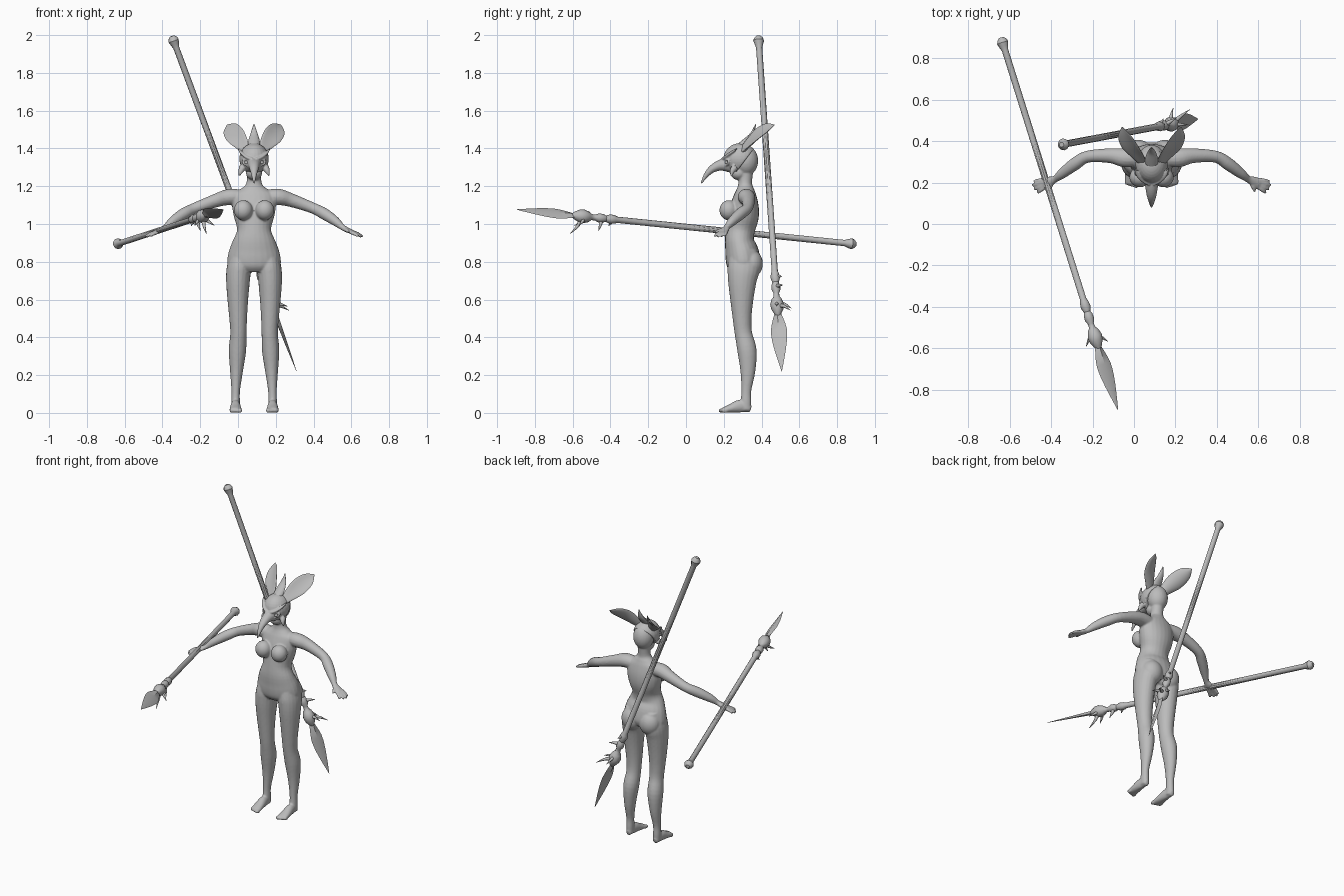
import bpy, bmesh, math
from mathutils import Vector, Matrix

if "Cube" in bpy.data.objects:
    bpy.data.objects.remove(bpy.data.objects["Cube"])

CX = 0.085  # the figure stands a little to its left
grey = bpy.data.materials.new("clay_grey")
grey.use_nodes = True
grey.diffuse_color = (0.5, 0.5, 0.5, 1)
grey.node_tree.nodes["Principled BSDF"].inputs["Base Color"].default_value = (0.5, 0.5, 0.5, 1)


def smooth_rows(rows, steps=4):
    """Interpolate positions and radii along a path."""
    out = []
    for i in range(len(rows) - 1):
        quad = [rows[max(0, min(len(rows) - 1, i + k))] for k in (-1, 0, 1, 2)]
        for s in range(steps):
            t = s / steps
            out.append([0.5 * (2 * b + (c - a) * t + (2 * a - 5 * b + 4 * c - d) * t ** 2
                               + (3 * b - a - 3 * c + d) * t ** 3) for a, b, c, d in zip(*quad)])
    return out + [list(rows[-1])]


def loft(bm, rows, ref, sides=16, cup=0, steps=4):
    """Tube through rows of x, y, z, width radius, depth radius."""
    rows = smooth_rows(rows, steps)
    pts = [Vector(r[:3]) for r in rows]
    rings = []
    for i, (p, r) in enumerate(zip(pts, rows)):
        t = (pts[min(i + 1, len(pts) - 1)] - pts[max(i - 1, 0)]).normalized()
        side = t.cross(Vector(ref)).normalized()
        up = side.cross(t)
        a, b = max(r[3], 0.001), max(r[4], 0.001)
        ring = []
        for k in range(sides):
            ang = math.tau * k / sides
            lift = b * math.sin(ang) + cup * a * math.cos(ang) ** 2
            ring.append(bm.verts.new(p + side * a * math.cos(ang) + up * lift))
        rings.append(ring)
    for r0, r1 in zip(rings, rings[1:]):
        for k in range(sides):
            bm.faces.new((r0[k], r0[k - 1], r1[k - 1], r1[k]))
    bm.faces.new(rings[0])
    bm.faces.new(rings[-1][::-1])


def ball(bm, centre, radii):
    bmesh.ops.create_uvsphere(bm, u_segments=24, v_segments=16, radius=1,
                              matrix=Matrix.LocRotScale(Vector(centre), None, Vector(radii)))


def finish(name, bm, x=0.0, voxel=0, relax=3, angle=50):
    bmesh.ops.recalc_face_normals(bm, faces=bm.faces)
    mesh = bpy.data.meshes.new(name)
    bm.to_mesh(mesh)
    bm.free()
    mesh.materials.append(grey)
    ob = bpy.data.objects.new(name, mesh)
    ob.location.x = x
    bpy.context.collection.objects.link(ob)
    bpy.ops.object.select_all(action="DESELECT")
    bpy.context.view_layer.objects.active = ob
    ob.select_set(True)
    if voxel:  # weld overlapping parts into one skin
        mod = ob.modifiers.new("weld", "REMESH")
        mod.mode, mod.voxel_size = "VOXEL", voxel
        mod = ob.modifiers.new("relax", "SMOOTH")
        mod.factor, mod.iterations = 0.5, relax
        for m in ("weld", "relax"):
            bpy.ops.object.modifier_apply(modifier=m)
    bpy.ops.object.shade_smooth_by_angle(angle=math.radians(angle))
    return ob


# Body: torso rows are height, front, back, half width
bm = bmesh.new()
TORSO = [(1.28, .28, .355, .038), (1.215, .277, .35, .041), (1.185, .268, .36, .07),
         (1.155, .255, .372, .11), (1.10, .235, .385, .116), (1.04, .222, .385, .107),
         (.97, .212, .365, .09), (.91, .206, .36, .113), (.85, .207, .385, .135),
         (.79, .215, .395, .142), (.755, .24, .38, .12)]
loft(bm, [(0, (f + b) / 2, z, w, (b - f) / 2) for z, f, b, w in TORSO], (0, 1, 0), 24)
# Leg rows are height, side offset, front, back, half width
LEG = [(.86, .07, .235, .375, .05), (.77, .08, .22, .39, .064), (.70, .085, .222, .374, .063),
       (.60, .086, .234, .357, .055), (.50, .084, .247, .347, .047), (.42, .083, .258, .35, .043),
       (.33, .088, .272, .374, .046), (.22, .093, .288, .367, .034), (.12, .097, .293, .346, .023),
       (.06, .098, .29, .346, .023), (.015, .098, .29, .345, .022)]
FOOT = [(.098, .342, .02, .016, .017), (.098, .29, .036, .025, .034),
        (.098, .235, .023, .031, .023), (.097, .196, .014, .034, .014)]
ARM = [(.06, .32, 1.14, .04, .04), (.13, .32, 1.143, .046, .043), (.20, .33, 1.125, .036, .036),
       (.31, .325, 1.085, .029, .029), (.37, .29, 1.055, .031, .031), (.43, .245, 1.015, .025, .025),
       (.465, .218, .985, .017, .016), (.49, .207, .97, .024, .014), (.52, .196, .957, .026, .011)]
FINGERS = [((.517, .215, .96), (.570, .207, .937)), ((.522, .203, .957), (.577, .187, .933)),
           ((.520, .190, .955), (.568, .167, .932)), ((.512, .180, .955), (.552, .150, .934)),
           ((.480, .200, .972), (.500, .155, .955))]
for sx in (1, -1):
    loft(bm, [(sx * x, (f + b) / 2, z, w, (b - f) / 2) for z, x, f, b, w in LEG], (0, 1, 0), 20)
    loft(bm, [(sx * r[0],) + r[1:] for r in FOOT], (0, 0, 1))
    loft(bm, [(sx * r[0],) + r[1:] for r in ARM], (0, 0, 1))
    for base, tip in FINGERS:
        rows = []
        for t, r in ((0, .010), (.55, .0095), (1, .006)):
            p = Vector(base).lerp(Vector(tip), t)
            rows.append((sx * p.x, p.y, p.z + .012 * t * (1 - t), r, r))
        loft(bm, rows, (0, 0, 1), 8)
    for k in range(5):  # toes, big one on the inside
        ball(bm, (sx * (.074 + .012 * k), .19 + .004 * k, .012), (.011 - .001 * k, .018, .012))
    ball(bm, (sx * .057, .226, 1.073), (.05, .049, .053))   # bust
    ball(bm, (sx * .064, .345, .79), (.067, .062, .075))    # seat
# Skull and jaw
ball(bm, (0, .318, 1.335), (.063, .064, .08))
ball(bm, (0, .28, 1.27), (.043, .044, .038))
finish("body", bm, CX, voxel=.0055)

# Mask: face shell, hooked beak, brows, eye rims and cheek points
bm = bmesh.new()
ball(bm, (0, .288, 1.345), (.078, .09, .083))
for co, no in (((0, .315, 1.34), (0, .8, -.6)), ((0, .28, 1.272), (0, 0, -1))):
    bmesh.ops.bisect_plane(bm, geom=bm.verts[:] + bm.edges[:] + bm.faces[:],
                           plane_co=co, plane_no=no, clear_outer=True)
    bmesh.ops.holes_fill(bm, edges=bm.edges[:], sides=0)
loft(bm, [(0, .24, 1.315, .045, .045), (0, .185, 1.312, .03, .032), (0, .14, 1.292, .021, .024),
          (0, .106, 1.258, .013, .014), (0, .081, 1.215, .004, .004)], (1, 0, 0))
for sx in (1, -1):
    loft(bm, [(sx * .008, .192, 1.343, .008, .008), (sx * .035, .207, 1.352, .011, .009),
              (sx * .065, .235, 1.375, .01, .008), (sx * .083, .27, 1.40, .004, .004)], (0, 0, 1), 10)
    loft(bm, [(sx * .06, .26, 1.30, .02, .02), (sx * .07, .245, 1.28, .014, .014),
              (sx * .079, .24, 1.255, .004, .004)], (0, 1, 0), 10)
    eye = Vector((sx * .037, .212, 1.325))
    rim = []
    for k in range(13):
        a = math.tau * k / 12
        p = eye + Vector((sx * .85, .5, .2)) * .027 * math.cos(a) + Vector((0, 0, .015)) * math.sin(a)
        rim.append((*p, .006, .006))
    loft(bm, rim, (sx * -.5, .85, 0), 8, steps=1)
finish("beaked_mask", bm, CX, voxel=.004, relax=2)

# Eyes
bm = bmesh.new()
for sx in (1, -1):
    ball(bm, (sx * .037, .217, 1.325), (.015, .011, .01))
finish("eyes", bm, CX)

# Tall cupped ears, swept back
bm = bmesh.new()
for sx in (1, -1):
    loft(bm, [(sx * x, y, z, a, b) for x, y, z, a, b in (
        (.04, .295, 1.385, .022, .014), (.066, .335, 1.425, .04, .011), (.097, .378, 1.465, .052, .008),
        (.125, .43, 1.502, .04, .006), (.142, .468, 1.524, .003, .002))],
        (sx * -.43, .70, -.57), 16, cup=-.25)
finish("ears", bm, CX)

# Crest between the ears
bm = bmesh.new()
loft(bm, [(0, .27, 1.39, .03, .025), (0, .312, 1.435, .031, .016),
          (0, .348, 1.475, .02, .01), (0, .37, 1.53, .002, .002)], (0, 1, 0), 12)
finish("crest", bm, CX)


# Spear: knobbed shaft, bound collar, leaf blade and thorns
SHAFT = [(0, .012), (.012, .024), (.026, .029), (.045, .023), (.065, .0165), (.7, .0165),
         (1.33, .0165), (1.345, .022), (1.37, .025), (1.395, .017), (1.41, .023), (1.435, .024),
         (1.455, .015), (1.475, .016), (1.49, .028), (1.52, .037), (1.545, .033), (1.57, .02), (1.585, .01)]
THORNS = [(1.53, 0, .10, .55), (1.52, .8, .075, .5), (1.51, -.8, .075, .5),
          (1.42, .2, .07, .2), (1.36, -.4, .04, .3)]


def spear(name, butt, tip, wide, thorn):
    butt, tip = Vector(butt), Vector(tip)
    axis = (tip - butt).normalized()
    length = (tip - butt).length
    wide = Vector(wide)
    wide = (wide - axis * wide.dot(axis)).normalized()
    flat = axis.cross(wide)
    bm = bmesh.new()
    loft(bm, [(*(butt + axis * s), r, r) for s, r in SHAFT], wide, 10, steps=1)
    finish(name + "_shaft", bm, angle=35)
    bm = bmesh.new()
    blade = [(0, .014), (.12, .028), (.3, .043), (.5, .039), (.75, .022), (1, .001)]
    loft(bm, [(*(butt + axis * (1.56 + t * (length - 1.56))), w, .012 * (1 - t) + .001)
              for t, w in blade], flat, 4, steps=2)
    finish(name + "_blade", bm, angle=25)
    bm = bmesh.new()
    out = Vector(thorn)
    out = (out - axis * out.dot(axis)).normalized()
    for s, turn, size, lean in THORNS:
        d = Matrix.Rotation(turn, 3, axis) @ out
        rows = []
        for t, r in ((0, .014), (.5, .009), (1, .001)):
            rows.append((*(butt + axis * (s + lean * size * t * t) + d * size * t), r, r))
        loft(bm, rows, axis.cross(d), 8, steps=3)
    finish(name + "_thorns", bm)


spear("back_spear", (-.35, .383, 1.995), (.31, .507, .22), (.2, .95, 0), (.75, .65, 0))
spear("hand_spear", (-.642, .9, .893), (-.077, -.9, 1.077), (.8, 0, -.55), (0, 0, -1))
